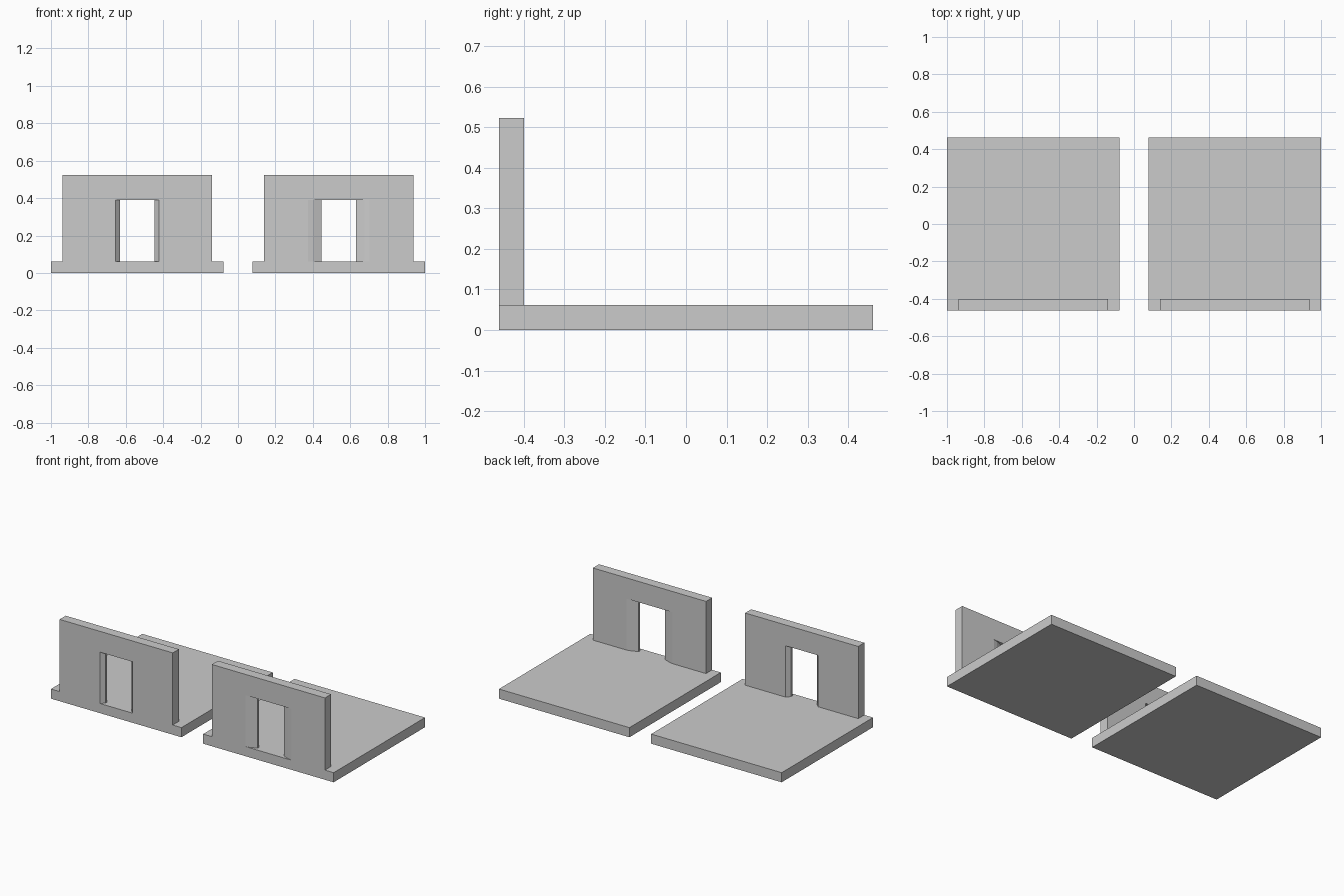
import bpy, bmesh

if "Cube" in bpy.data.objects:
    bpy.data.objects.remove(bpy.data.objects["Cube"])

U = 2 / 13            # module size
T = 0.4 * U           # slab and wall thickness
SIDE = 6 * U          # floor slab side
CX = 3.5 * U          # slab centre offset
WALL_Y = -SIDE / 2 + T / 2
WALL_TOP = T + 3 * U
DOOR_TOP = 0.39


def prism(name, pts, z0, z1):
    """Extrude an xy outline from z0 to z1."""
    bm = bmesh.new()
    face = bm.faces.new([bm.verts.new((x, y, z0)) for x, y in pts])
    up = bmesh.ops.extrude_face_region(bm, geom=[face])["geom"]
    verts = [v for v in up if isinstance(v, bmesh.types.BMVert)]
    bmesh.ops.translate(bm, verts=verts, vec=(0, 0, z1 - z0))
    bmesh.ops.recalc_face_normals(bm, faces=bm.faces)
    me = bpy.data.meshes.new(name)
    bm.to_mesh(me)
    bm.free()
    ob = bpy.data.objects.new(name, me)
    bpy.context.collection.objects.link(ob)
    return ob


def rect(cx, cy, w, d):
    return [(cx - w / 2, cy - d / 2), (cx + w / 2, cy - d / 2),
            (cx + w / 2, cy + d / 2), (cx - w / 2, cy + d / 2)]


def door_outline(cx, jamb):
    """Mirror a quarter jamb profile (half width, half depth) four ways."""
    back = jamb[::-1]
    loop = [(x, -y) for x, y in jamb] + [(x, y) for x, y in back]
    loop += [(-x, y) for x, y in jamb] + [(-x, -y) for x, y in back]
    return [(cx + x, WALL_Y + y) for x, y in loop]


H = T / 2
# jamb profiles from outside the wall face to the narrowest point
chamfered = [(0.116, 0.06), (0.116, H), (0.0923, 0.0077)]
rounded = [(0.164, 0.06), (0.164, H), (0.138, H - 0.005), (0.0923, 0.0077)]

for label, cx, jamb in (("left", -CX, chamfered), ("right", CX, rounded)):
    # floor slab
    prism(label + "_floor_slab", rect(cx, 0, SIDE, SIDE), 0, T)
    # wall with doorway
    wall = prism(label + "_door_wall", rect(cx, WALL_Y, 5.2 * U, T), T, WALL_TOP)
    cutter = prism(label + "_doorway_cutter", door_outline(cx, jamb), 0, DOOR_TOP)
    cutter.hide_render = True
    cutter.hide_viewport = True
    mod = wall.modifiers.new("doorway", "BOOLEAN")
    mod.operation = "DIFFERENCE"
    mod.solver = "EXACT"
    mod.object = cutter
